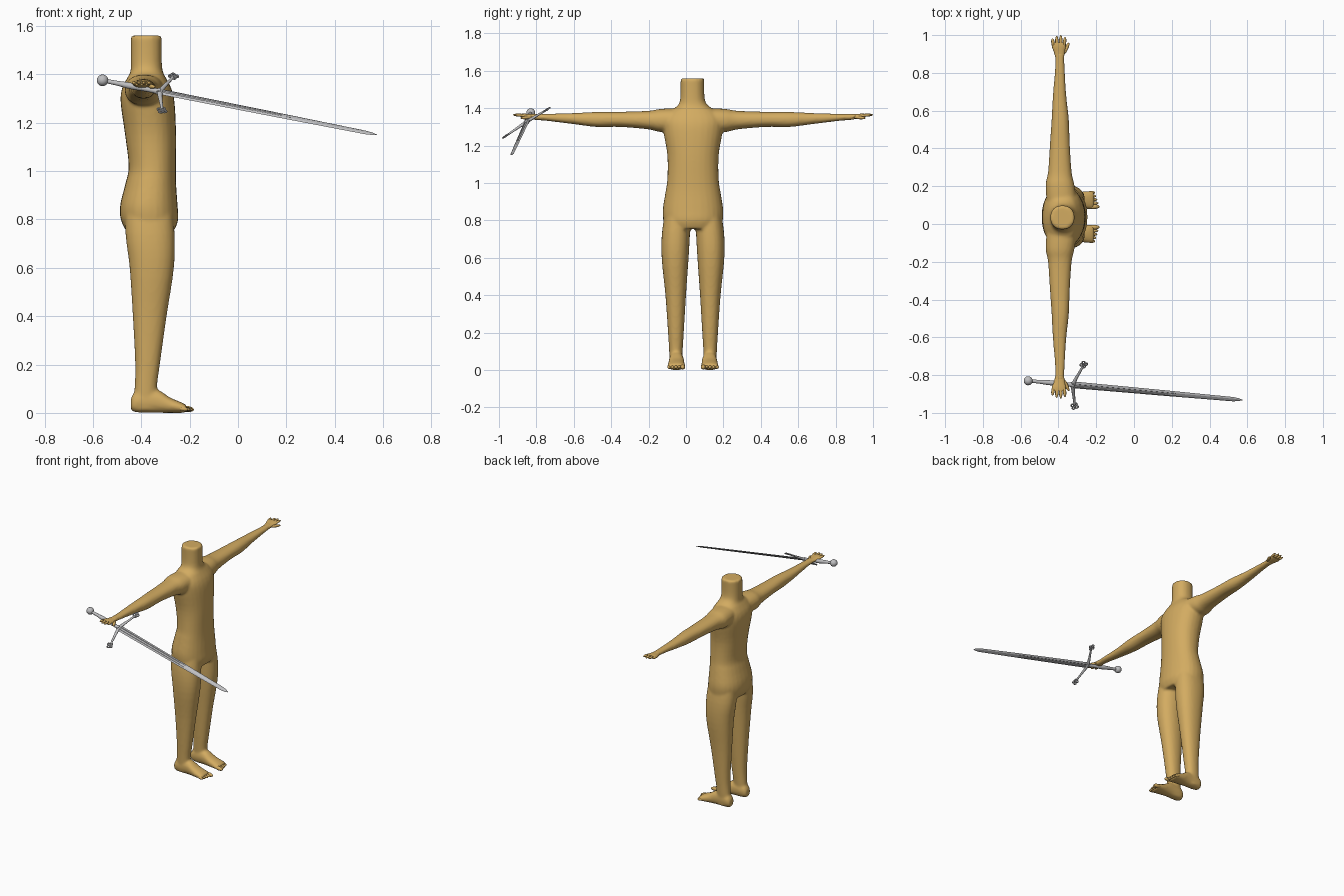
import bpy, bmesh, math
from mathutils import Vector, Matrix

cube = bpy.data.objects.get("Cube")
if cube:
    bpy.data.objects.remove(cube)

MID = 0.0375  # y of the body's plane of symmetry


def material(name, rgb, metallic=0.0):
    m = bpy.data.materials.new(name)
    m.use_nodes = True
    m.diffuse_color = (*rgb, 1)
    m.node_tree.nodes["Principled BSDF"].inputs["Base Color"].default_value = (*rgb, 1)
    return m


skin = material("tan skin", (0.65, 0.41, 0.12))
steel = material("grey steel", (0.52, 0.52, 0.53))


def catmull(rings, steps):
    out = []
    last = len(rings) - 1
    for i in range(last):
        a, b, c, d = (rings[max(0, min(last, k))] for k in (i - 1, i, i + 1, i + 2))
        for s in range(steps):
            t = s / steps
            out.append([q + t / 2 * (r - p + t * (2 * p - 5 * q + 4 * r - w + t * (3 * (q - r) + w - p)))
                        for p, q, r, w in zip(a, b, c, d)])
    return out + [rings[-1]]


def skin_rings(bm, rings):
    """Bridge equal-sized rings of points and cap both ends."""
    vs = [[bm.verts.new(p) for p in ring] for ring in rings]
    n = len(vs[0])
    for a, b in zip(vs, vs[1:]):
        for i in range(n):
            j = (i + 1) % n
            bm.faces.new((a[i], a[j], b[j], b[i]))
    bm.faces.new(vs[0])
    bm.faces.new(vs[-1])


def loft(bm, axis, rings, mirror=False, steps=4, n=28, power=0.9):
    """Each ring: position on the axis, then min/max on the other two axes."""
    points = []
    for p, u0, u1, v0, v1 in catmull(rings, steps):
        ring = []
        for k in range(n):
            c, s = math.cos(math.tau * k / n), math.sin(math.tau * k / n)
            u = (u0 + u1) / 2 + (u1 - u0) / 2 * math.copysign(abs(c) ** power, c)
            v = (v0 + v1) / 2 + (v1 - v0) / 2 * math.copysign(abs(s) ** power, s)
            x, y, z = {"x": (p, u, v), "y": (u, p, v), "z": (u, v, p)}[axis]
            ring.append((x, 2 * MID - y if mirror else y, z))
        points.append(ring)
    skin_rings(bm, points)


def blob(bm, start, end, rx, rz, mirror=False):
    """Elongated ellipsoid for fingers and toes."""
    a, b = Vector(start), Vector(end)
    if mirror:
        a.y, b.y = 2 * MID - a.y, 2 * MID - b.y
    d = b - a
    side = d.cross(Vector((0, 0, 1))).normalized()
    up = side.cross(d).normalized()
    mat = Matrix((side * rx, up * rz, d / 2)).transposed().to_4x4()
    mat.translation = (a + b) / 2
    bmesh.ops.create_uvsphere(bm, u_segments=12, v_segments=8, radius=1, matrix=mat)


def finish(bm, name, mat, angle=60):
    bmesh.ops.recalc_face_normals(bm, faces=bm.faces)
    me = bpy.data.meshes.new(name)
    bm.to_mesh(me)
    bm.free()
    ob = bpy.data.objects.new(name, me)
    bpy.context.collection.objects.link(ob)
    me.materials.append(mat)
    bpy.ops.object.select_all(action="DESELECT")
    ob.select_set(True)
    bpy.context.view_layer.objects.active = ob
    bpy.ops.object.shade_smooth_by_angle(angle=math.radians(angle))
    return ob


# Torso and neck
body = bmesh.new()
loft(body, "z", [
    (.755, -.465, -.262, -.115, .19), (.80, -.485, -.247, -.122, .197),
    (.86, -.487, -.250, -.124, .199), (.95, -.465, -.256, -.11, .185),
    (1.02, -.452, -.257, -.1, .175), (1.15, -.467, -.256, -.1, .175),
    (1.28, -.485, -.262, -.122, .197), (1.34, -.48, -.275, -.125, .2),
    (1.385, -.458, -.298, -.09, .165), (1.41, -.445, -.31, -.048, .123),
    (1.45, -.443, -.315, -.031, .1), (1.56, -.443, -.315, -.029, .098)])

for mirror in (False, True):
    # Leg
    loft(body, "z", [
        (.88, -.465, -.275, -.105, .03), (.74, -.465, -.262, -.128, .022),
        (.6, -.448, -.265, -.13, .014), (.4, -.435, -.295, -.11, 0),
        (.2, -.425, -.323, -.096, -.012), (.1, -.428, -.335, -.09, -.018),
        (.01, -.436, -.33, -.086, -.022)], mirror)
    # Foot
    loft(body, "x", [
        (-.443, -.075, -.032, .012, .06), (-.42, -.088, -.018, .002, .09),
        (-.34, -.09, -.012, 0, .098), (-.28, -.096, -.007, 0, .063),
        (-.235, -.1, -.004, 0, .044), (-.212, -.098, -.005, .002, .032)], mirror)
    # Arm
    loft(body, "y", [
        (-.02, -.46, -.3, 1.28, 1.4), (-.13, -.468, -.315, 1.272, 1.397),
        (-.2, -.455, -.33, 1.287, 1.386), (-.35, -.445, -.34, 1.3, 1.381),
        (-.48, -.436, -.345, 1.3, 1.38), (-.6, -.43, -.358, 1.315, 1.374),
        (-.75, -.418, -.367, 1.333, 1.37), (-.83, -.418, -.369, 1.339, 1.37)], mirror)

body = finish(body, "body", skin)
remesh = body.modifiers.new("blend", "REMESH")
remesh.mode = "VOXEL"
remesh.voxel_size = 0.008
remesh.use_smooth_shade = True
smooth = body.modifiers.new("soften", "SMOOTH")
smooth.factor = 0.5
smooth.iterations = 5

for side, mirror in (("right", False), ("left", True)):
    # Palm, four fingers and thumb
    hand = bmesh.new()
    loft(hand, "y", [
        (-.8, -.415, -.371, 1.342, 1.368), (-.835, -.424, -.367, 1.343, 1.369),
        (-.865, -.435, -.361, 1.347, 1.371), (-.885, -.434, -.363, 1.353, 1.37)], mirror)
    for i, tip in enumerate((-.908, -.921, -.925, -.916)):
        x = -.426 + i * .0185
        blob(hand, (x, -.862, 1.361), (x + (i - 1.5) * .004, tip, 1.365), .009, .008, mirror)
    blob(hand, (-.375, -.82, 1.353), (-.344, -.885, 1.347), .01, .009, mirror)
    finish(hand, side + "_hand", skin)
    # Toes, the big one on the inside
    toes = bmesh.new()
    for i in range(5):
        y = -.017 - i * .0185
        r = .013 if i == 0 else .0095
        blob(toes, (-.245, y, .02), (-.182 - i * .006, y, .013), r, r, mirror)
    finish(toes, side + "_toes", skin)

# Sword frame: local x runs from pommel to tip, local y along the guard
pommel, tip = Vector((-.56, -.83, 1.375)), Vector((.575, -.932, 1.15))
ax = (tip - pommel).normalized()
gy = Vector((.16, .83, .535))
gy = (gy - ax * gy.dot(ax)).normalized()
frame = Matrix((ax, gy, ax.cross(gy))).transposed().to_4x4()
frame.translation = pommel
length = (tip - pommel).length
guard_x = 0.24

# Blade with a shallow fuller on both faces
blade = bmesh.new()
rings = []
for x, w, t, groove in ((guard_x, .021, .006, .4), (.75, .0175, .005, .4), (.8, .017, .005, 1),
                        (length - .05, .0135, .004, 1), (length - .02, .009, .003, 1),
                        (length, .001, .0005, 1)):
    half = [(w, 0), (.42 * w, t), (.25 * w, t * groove), (-.25 * w, t * groove), (-.42 * w, t)]
    rings.append([(x, y, z) for y, z in half] + [(x, -y, -z) for y, z in half])
skin_rings(blade, rings)
finish(blade, "sword_blade", steel, 20).matrix_world = frame

# Grip with a swelling in the middle and a collar
grip = bmesh.new()
loft(grip, "x", [(x, -r, r, -r, r) for x, r in
                 ((.01, .009), (.06, .010), (.12, .0135), (.18, .011), (.22, .011), (.245, .014))], n=16, power=1)
finish(grip, "sword_grip", steel).matrix_world = frame

# Pommel
ball = bmesh.new()
bmesh.ops.create_uvsphere(ball, u_segments=20, v_segments=12, radius=.024)
finish(ball, "sword_pommel", steel).matrix_world = frame

# Guard arms sloping towards the blade
guard = bmesh.new()
for s in (-1, 1):
    rows = []
    for y, r in ((-.012, .013), (.03, .010), (.08, .0075), (.122, .0065)):
        x = guard_x + .28 * max(y, 0)
        rows.append((s * y, x - r, x + r, -r * .8, r * .8))
    loft(guard, "y", rows, n=12, power=1)
finish(guard, "sword_guard", steel).matrix_world = frame

# Four small rings on each guard end
for s, side in ((-1, "right"), (1, "left")):
    for k in range(4):
        a = k * math.pi / 2 + s * .28
        local = (guard_x + .036 + .0125 * math.cos(a), s * .133 + .0125 * math.sin(a), 0)
        bpy.ops.mesh.primitive_torus_add(major_radius=.0075, minor_radius=.0038,
                                         major_segments=14, minor_segments=8)
        ring = bpy.context.object
        ring.name = side + "_guard_ring"
        ring.data.materials.append(steel)
        bpy.ops.object.shade_smooth_by_angle()
        ring.matrix_world = frame @ Matrix.Translation(local)
